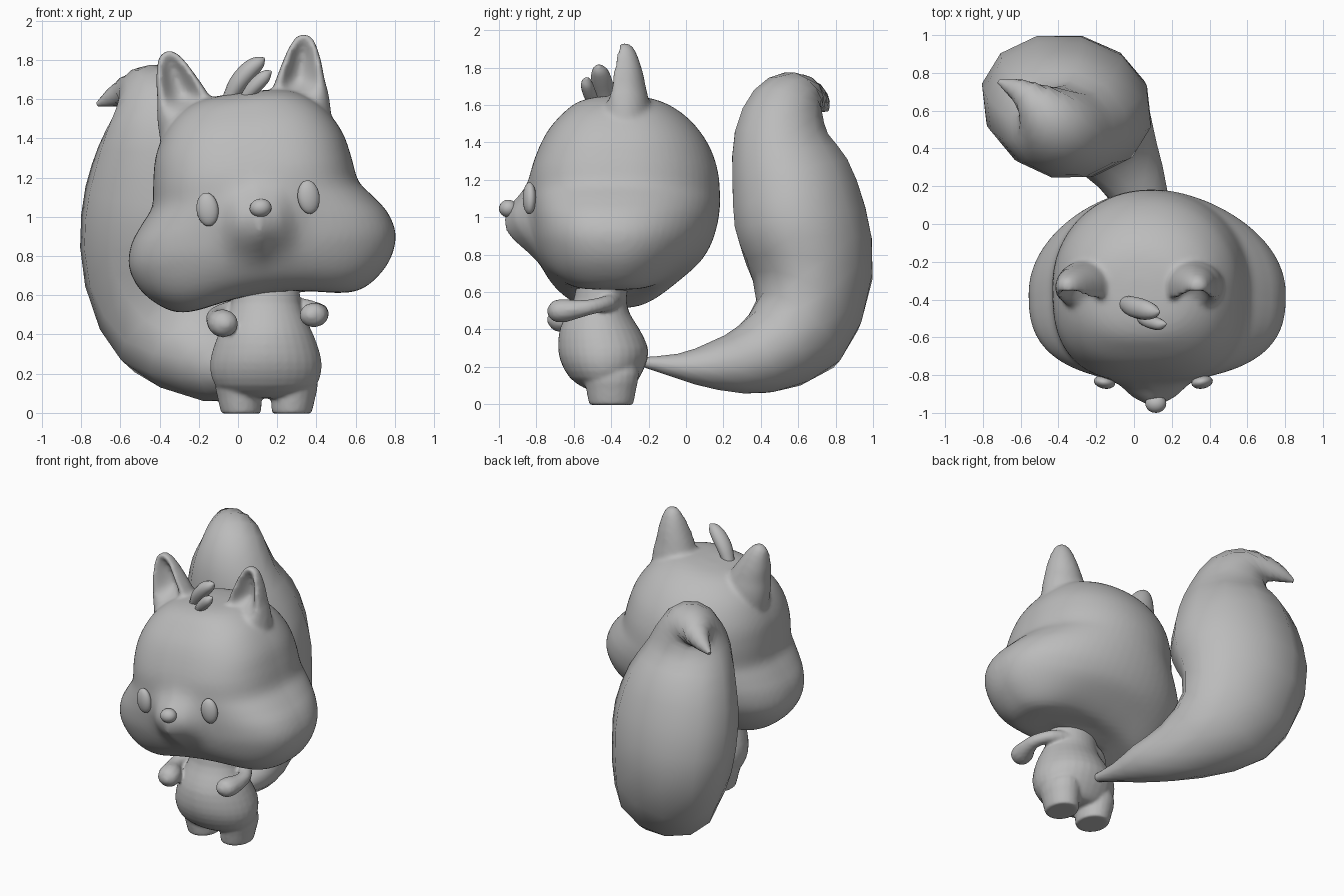
import bpy, math
from mathutils import Vector, Matrix

if "Cube" in bpy.data.objects:
    bpy.data.objects.remove(bpy.data.objects["Cube"])

grey = bpy.data.materials.new("plain_grey")
grey.diffuse_color = (0.5, 0.5, 0.5, 1)
grey.use_nodes = True
grey.node_tree.nodes["Principled BSDF"].inputs["Base Color"].default_value = grey.diffuse_color
TILT = 0.122                                  # sideways lean of the head
HEAD = Matrix.Translation((0.11, 0, 1.04)) @ Matrix.Rotation(-TILT, 4, 'Y')


def smooth_rows(rows, steps):
    """Catmull-Rom interpolation of rows of numbers."""
    rows = [Vector(r) for r in rows]
    out = []
    for i in range(len(rows) - 1):
        a, b, c, d = rows[max(i - 1, 0)], rows[i], rows[i + 1], rows[min(i + 2, len(rows) - 1)]
        for k in range(steps):
            t = k / steps
            out.append(0.5 * (2 * b + (c - a) * t + (2 * a - 5 * b + 4 * c - d) * t * t
                              + (3 * b - a - 3 * c + d) * t ** 3))
    return out + [rows[-1]]


def skin(name, rings, matrix=None):
    """Closed smooth skin through equal rings of points."""
    n = len(rings[0])
    verts = [Vector(p) for r in rings for p in r]
    faces = [(i * n + j, i * n + (j + 1) % n, (i + 1) * n + (j + 1) % n, (i + 1) * n + j)
             for i in range(len(rings) - 1) for j in range(n)]
    faces += [tuple(reversed(range(n))), tuple(range(len(verts) - n, len(verts)))]
    if matrix:
        verts = [matrix @ v for v in verts]
    mesh = bpy.data.meshes.new(name)
    mesh.from_pydata(verts, [], faces)
    ob = bpy.data.objects.new(name, mesh)
    bpy.context.collection.objects.link(ob)
    finish(ob)
    return ob


def select(obs):
    bpy.ops.object.select_all(action='DESELECT')
    for ob in obs:
        ob.select_set(True)
    bpy.context.view_layer.objects.active = obs[0]


def finish(ob, angle=50):
    ob.data.materials.clear()
    ob.data.materials.append(grey)
    select([ob])
    bpy.ops.object.mode_set(mode='EDIT')
    bpy.ops.mesh.select_all(action='SELECT')
    bpy.ops.mesh.normals_make_consistent(inside=False)
    bpy.ops.object.mode_set(mode='OBJECT')
    bpy.ops.object.shade_smooth_by_angle(angle=math.radians(angle))


def blend(obs, voxel, rounds):
    """Melt overlapping parts into one soft skin."""
    select(obs)
    bpy.ops.object.join()
    ob = obs[0]
    remesh = ob.modifiers.new("melt", 'REMESH')
    remesh.mode, remesh.voxel_size = 'VOXEL', voxel
    soft = ob.modifiers.new("soften", 'SMOOTH')
    soft.factor, soft.iterations = 0.5, rounds
    for m in ("melt", "soften"):
        bpy.ops.object.modifier_apply(modifier=m)
    finish(ob, 60)


def sweep(name, rows, ref, sides=12, steps=3):
    """Tube along rows of (x, y, z, radius along ref, other radius, optional direction)."""
    rows = smooth_rows(rows, steps)
    pts = [Vector(r[:3]) for r in rows]
    ref, rings = Vector(ref), []
    for i, p in enumerate(pts):
        t = Vector(rows[i][5:8]) if len(rows[i]) > 5 else \
            pts[min(i + 1, len(pts) - 1)] - pts[max(i - 1, 0)]
        t.normalize()
        a = (ref - t * ref.dot(t)).normalized()
        b = t.cross(a)
        rings.append([p + a * rows[i][3] * math.cos(q) + b * rows[i][4] * math.sin(q)
                      for q in (2 * math.pi * k / sides for k in range(sides))])
    return skin(name, rings)


def ball(name, loc, size, matrix):
    bpy.ops.mesh.primitive_uv_sphere_add(segments=20, ring_count=12)
    ob = bpy.context.object
    ob.name = name
    ob.data.transform(matrix @ Matrix.Translation(loc) @ Matrix.Diagonal((*size, 1)))
    finish(ob)


def power(v, e):
    return math.copysign(abs(v) ** e, v)


# Head: rows of height, half width, front, back
head_rows = [(-.45, .22, -.52, -.26), (-.445, .42, -.60, -.18), (-.42, .53, -.66, -.115),
             (-.36, .62, -.73, -.025), (-.28, .67, -.78, .07), (-.19, .685, -.81, .13),
             (-.09, .655, -.825, .165), (0, .59, -.835, .18), (.08, .53, -.84, .182),
             (.2, .51, -.83, .172), (.32, .485, -.79, .135), (.42, .437, -.738, .075),
             (.50, .375, -.67, 0), (.56, .29, -.60, -.09), (.59, .20, -.52, -.18),
             (.602, .06, -.42, -.29)]
rings = []
for w, hw, front, back in smooth_rows(head_rows, 3):
    ring = []
    low = min(max((-.25 - w) / .2, 0), 1)
    mid = -.33 - .04 * min(max((.1 - w) / .2, 0), 1)
    for k in range(64):
        q = 2 * math.pi * k / 64
        e = 2.7 if math.sin(q) < 0 else 2.05
        u = hw * power(math.cos(q), 2 / e)
        s = power(math.sin(q), 2 / e)
        y = mid + (s * (back - mid) if s > 0 else s * (mid - front))
        if s < 0:                              # snout swelling
            y -= .145 * math.exp(-((u / .15) ** 2 + ((w + .07) / .15) ** 2) ** 1.3)
        droop = low * (.02 - .055 * math.exp(-((abs(u) - .45) / .22) ** 2))
        ring.append((u - .012, y, w + droop))
    rings.append(ring)
head = skin("head", rings, HEAD)

# Nose and eyes
ball("nose", (.006, -.95, .005), (.056, .05, .047), HEAD)
for side, name in ((-1, "left"), (1, "right")):
    ball(name + "_eye", (0, 0, 0), (.057, .035, .086),
         HEAD @ Matrix.Translation((side * .26 - .004, -.837, .03))
         @ Matrix.Rotation(side * .18, 4, 'Z'))

# Ears: rows of height, centre, half width, depth, hollow
ear_rows = [(.38, .29, .15, .13, 0), (.48, .288, .155, .135, 0), (.55, .29, .15, .13, .3),
            (.62, .30, .13, .115, .9), (.70, .318, .107, .098, 1), (.775, .333, .08, .075, .9),
            (.825, .343, .055, .052, .5), (.85, .345, .03, .03, 0), (.858, .346, .008, .008, 0)]
ears = []
for side, name in ((-1, "left"), (1, "right")):
    rings = []
    for w, c, hw, hd, hollow in smooth_rows(ear_rows, 3):
        ring = []
        for k in range(32):
            q = 2 * math.pi * k / 32
            s = math.sin(q)
            y = s if s > 0 else s * (1 + .8 * hollow) + 2.1 * hollow * abs(s) ** 3
            ring.append((side * (c + hw * math.cos(q)) - .02, -.328 + hd * y, w))
        rings.append(ring)
    ears.append(skin(name + "_ear", rings, HEAD))
blend([head] + ears, .016, 5)

# Hair tufts
sweep("large_tuft", [(-.05, -.42, 1.59, .04, .035), (0, -.44, 1.68, .055, .047),
                     (.06, -.455, 1.75, .053, .047), (.11, -.465, 1.79, .034, .032),
                     (.135, -.465, 1.81, .004, .004)], (0, 1, 0))
sweep("small_tuft", [(.03, -.49, 1.60, .03, .025), (.08, -.515, 1.66, .036, .036),
                     (.13, -.53, 1.71, .032, .034), (.155, -.53, 1.732, .02, .02),
                     (.172, -.53, 1.742, .003, .003)], (0, 1, 0))

# Body: height, half width, front, back
body_rows = [(.075, .10, -.50, -.34), (.09, .19, -.55, -.29), (.14, .258, -.62, -.25),
             (.22, .284, -.667, -.213), (.30, .277, -.684, -.203), (.40, .242, -.675, -.248),
             (.48, .205, -.64, -.298), (.56, .176, -.60, -.318), (.68, .174, -.58, -.30)]
rings = []
for z, hw, front, back in smooth_rows(body_rows, 2):
    c, hd = (front + back) / 2, (back - front) / 2
    rings.append([(.142 + hw * math.cos(q), c + hd * math.sin(q), z)
                  for q in (2 * math.pi * k / 32 for k in range(32))])
parts = [skin("body", rings)]

# Legs: height, outward offset, half width, half depth
leg_rows = [(-.004, .13, .096, .114), (.012, .13, .104, .121), (.08, .137, .113, .134),
            (.16, .14, .122, .148), (.26, .125, .09, .13)]
for side, name in ((-1, "left"), (1, "right")):
    parts.append(skin(name + "_leg", [
        [(.145 + side * off + hw * math.cos(q), -.40 + hd * math.sin(q), z)
         for q in (2 * math.pi * k / 20 for k in range(20))]
        for z, off, hw, hd in smooth_rows(leg_rows, 2)]))

# Arms with mitten hands
parts.append(sweep("right_arm", [
    (.24, -.39, .55, .047, .047), (.34, -.42, .54, .043, .045), (.405, -.50, .522, .041, .045),
    (.41, -.58, .508, .05, .054), (.39, -.655, .50, .063, .073), (.375, -.71, .498, .054, .061),
    (.37, -.742, .498, .014, .016)], (0, 0, 1)))
parts.append(sweep("left_arm", [
    (.04, -.39, .54, .047, .047), (-.05, -.42, .525, .043, .045), (-.11, -.49, .50, .041, .045),
    (-.11, -.57, .475, .051, .054), (-.08, -.65, .458, .072, .077), (-.065, -.71, .452, .058, .063),
    (-.06, -.742, .45, .014, .016)], (0, 0, 1)))
blend(parts, .011, 5)

# Bushy tail with hooked tip
sweep("tail", [(.13, -.26, .23, .02, .02, -.2, 1, -.1),
               (.09, -.05, .205, .075, .065, -.25, 1, -.1),
               (.03, .15, .205, .15, .13, -.3, 1, .15),
               (-.09, .37, .24, .225, .2, -.4, 1, .5),
               (-.26, .60, .395, .36, .28, -.4, .8, 1),
               (-.35, .66, .72, .445, .345, -.15, .1, 1),
               (-.355, .61, 1.0, .455, .36, 0, -.15, 1),
               (-.365, .555, 1.25, .39, .32, 0, -.2, 1),
               (-.39, .51, 1.45, .295, .255, -.05, .03, 1),
               (-.425, .54, 1.60, .215, .2, -.3, .3, .9),
               (-.49, .61, 1.665, .145, .14, -.55, .55, .6),
               (-.575, .69, 1.64, .08, .08, -.7, .6, 0),
               (-.65, .73, 1.605, .046, .046, -.75, .5, -.3),
               (-.715, .755, 1.575, .012, .012, -.75, .5, -.35)], (1, -.22, 0), sides=12, steps=2)
